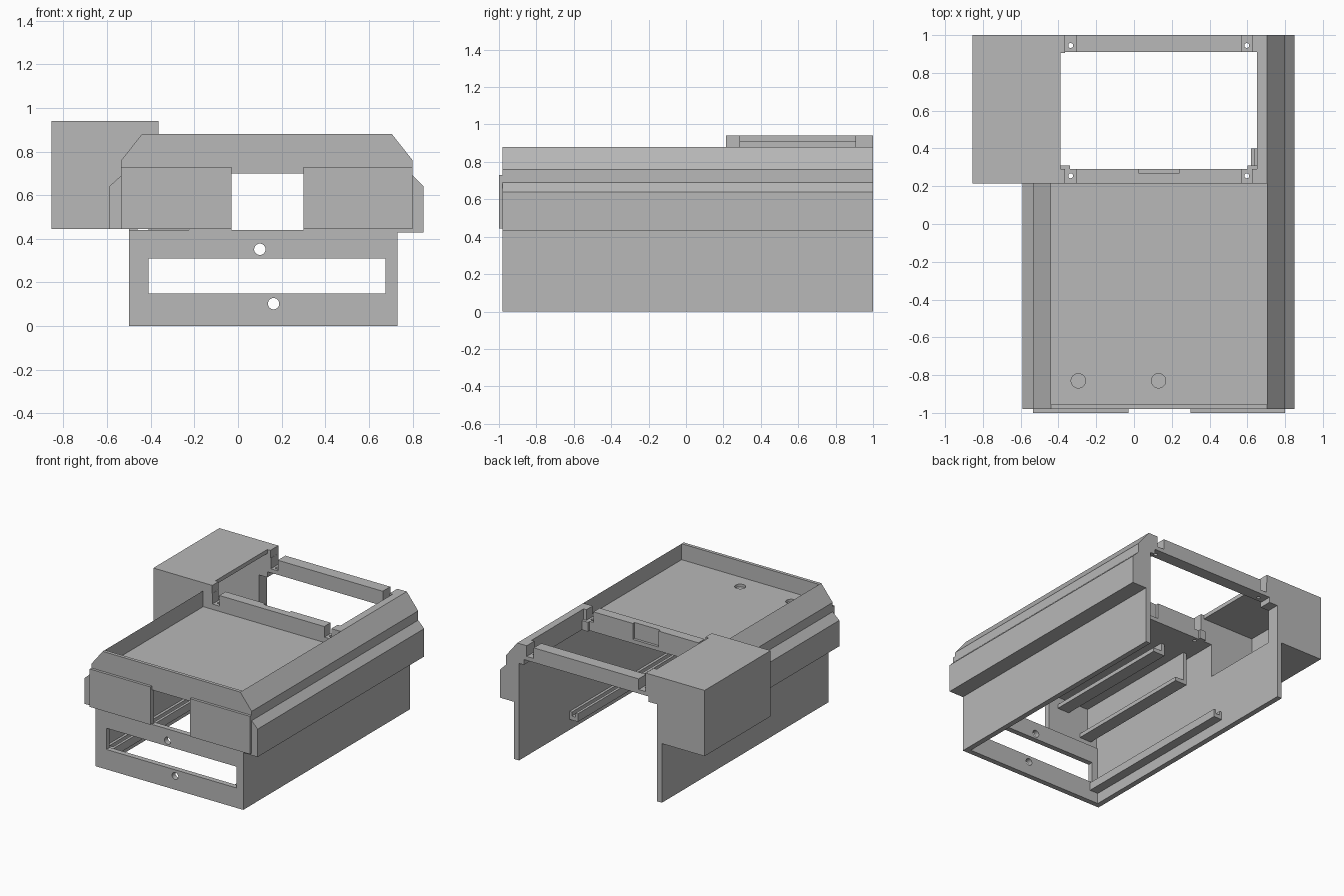
import bpy
import bmesh

cube = bpy.data.objects.get("Cube")
if cube:
    bpy.data.objects.remove(cube, do_unlink=True)

grey = bpy.data.materials.new("plain_grey")
grey.use_nodes = True
COLOUR = (0.48, 0.48, 0.48, 1)
grey.diffuse_color = COLOUR
grey.node_tree.nodes["Principled BSDF"].inputs["Base Color"].default_value = COLOUR


def finish(name, bm):
    bmesh.ops.recalc_face_normals(bm, faces=bm.faces)
    mesh = bpy.data.meshes.new(name)
    bm.to_mesh(mesh)
    bm.free()
    mesh.materials.append(grey)
    obj = bpy.data.objects.new(name, mesh)
    bpy.context.collection.objects.link(obj)
    return obj


def prism(name, profile, y0, y1):
    """Extrude an x-z outline along y."""
    bm = bmesh.new()
    face = bm.faces.new([bm.verts.new((x, y0, z)) for x, z in profile])
    out = bmesh.ops.extrude_face_region(bm, geom=[face])
    verts = [v for v in out["geom"] if isinstance(v, bmesh.types.BMVert)]
    bmesh.ops.translate(bm, verts=verts, vec=(0, y1 - y0, 0))
    return finish(name, bm)


def box(name, x0, x1, y0, y1, z0, z1):
    return prism(name, [(x0, z0), (x1, z0), (x1, z1), (x0, z1)], y0, y1)


def rod(name, centre, radius, depth, along_y=False):
    bm = bmesh.new()
    bmesh.ops.create_cone(bm, cap_ends=True, segments=32, radius1=radius,
                          radius2=radius, depth=depth)
    for v in bm.verts:
        x, y, z = v.co
        v.co = (x, z, y) if along_y else (x, y, z)
    bmesh.ops.translate(bm, verts=bm.verts, vec=centre)
    return finish(name, bm)


def cut(obj, cutters):
    """Subtract each cutter, bake the result and delete the cutter."""
    for cutter in cutters:
        mod = obj.modifiers.new("cut", "BOOLEAN")
        mod.operation = "DIFFERENCE"
        mod.solver = "EXACT"
        mod.object = cutter
        bpy.context.view_layer.update()
        graph = bpy.context.evaluated_depsgraph_get()
        mesh = bpy.data.meshes.new_from_object(obj.evaluated_get(graph))
        obj.modifiers.clear()
        obj.data = mesh
        bpy.data.objects.remove(cutter, do_unlink=True)


FRONT, BACK, INNER = -0.98, 1.0, -0.955
REAR = 0.215          # where the rear frame starts
FLOOR, UNDER, TOP = 0.76, 0.73, 0.88

# Side walls with stepped flanges and sloping rims
right_outer = [(0.73, 0.43), (0.85, 0.43), (0.85, 0.64), (0.80, 0.69),
               (0.80, FLOOR), (0.705, TOP)]
left_outer = [(-0.5, 0.445), (-0.59, 0.445), (-0.59, 0.64), (-0.535, 0.69),
              (-0.535, FLOOR), (-0.44, TOP)]
prism("left_side_shell", [(0.69, 0), (0.73, 0)] + right_outer
      + [(0.705, UNDER), (0.69, UNDER)], INNER, BACK)
prism("right_side_shell", [(-0.46, 0), (-0.5, 0)] + left_outer
      + [(-0.44, UNDER), (-0.46, UNDER)], INNER, REAR)
box("right_rear_wall", -0.5, -0.46, REAR, BACK, 0, 0.445)

# Front fascia with a window
fascia = prism("front_fascia", right_outer + left_outer[::-1], FRONT, INNER)
cut(fascia, [box("window_cutter", -0.03, 0.30, -1.1, -0.9, 0.40, 0.70)])
for label, x0, x1 in (("right", -0.535, -0.03), ("left", 0.30, 0.80)):
    box(label + "_front_plate", x0, x1, -1.0, FRONT, 0.445, UNDER)

# Lower front panel with a slot and two round holes
panel = box("lower_front_panel", -0.5, 0.73, FRONT, -0.94, 0, 0.44)
cut(panel, [box("slot_cutter", -0.41, 0.675, -1.1, -0.9, 0.15, 0.31),
            rod("upper_hole_cutter", (0.10, FRONT, 0.352), 0.026, 0.3, True),
            rod("lower_hole_cutter", (0.163, FRONT, 0.103), 0.026, 0.3, True)])

# Sunken tray floor with two shallow round recesses
tray = box("tray_floor", -0.46, 0.705, INNER, 0.29, UNDER, FLOOR)
cut(tray, [rod("recess_cutter", (x, -0.83, FLOOR), 0.038, 0.04)
           for x in (-0.295, 0.13)])

# Rear frame: two notched cross bars and a side rail
HOLES = (-0.335, 0.597)
for label, y0, y1, hole_y, z0 in (("front", REAR, 0.29, 0.255, UNDER),
                                  ("rear", 0.91, BACK, 0.945, 0.77)):
    bar = box(label + "_cross_bar", -0.39, 0.65, y0, y1, z0, TOP)
    cutters = []
    for x in HOLES:
        cutters.append(box("notch_cutter", x - 0.029, x + 0.029,
                           y0 - 0.1, y1 + 0.1, 0.80, 1.0))
        cutters.append(rod("screw_cutter", (x, hole_y, 0.8), 0.013, 0.4))
    if label == "front":
        cutters.append(box("tab_cutter", 0.025, 0.24, 0.27, 0.4, 0.6, 1.0))
    cut(bar, cutters)
for y in (0.255, 0.945):   # screw holes also pass through the tray edge
    if y < 0.29:
        cut(tray, [rod("screw_cutter", (x, y, 0.8), 0.013, 0.4) for x in HOLES])
box("side_rail", 0.65, 0.705, REAR, BACK, UNDER, TOP)
box("right_corner_tab", -0.39, -0.34, 0.29, 0.31, UNDER, 0.80)
box("left_corner_tab", 0.60, 0.65, 0.29, 0.31, UNDER, 0.80)

# Hollow side box that opens into the rear frame
side_box = prism("side_box", [(-0.855, 0.445), (-0.46, 0.445), (-0.46, UNDER),
                              (-0.39, UNDER), (-0.39, 0.94), (-0.855, 0.94)],
                 REAR, BACK)
cut(side_box, [box("cavity_cutter", -0.825, -0.3, 0.29, 0.905, 0.475, 0.91)])
for label, y0, y1 in (("front", REAR, 0.29), ("rear", 0.905, BACK)):
    box(label + "_box_column", -0.39, -0.365, y0, y1, 0.80, 0.94)

# Inner guide rails: a channel along each wall and two under the tray
for label, x0, x1 in (("right", -0.46, -0.39), ("left", 0.62, 0.69)):
    rail = box(label + "_guide_rail", x0, x1, -0.94, 0.40, 0.08, 0.14)
    mid = (x0 + x1) / 2
    cut(rail, [box("groove_cutter", mid - 0.015, mid + 0.015,
                   -0.9, 0.5, 0.11, 0.2)])
for label, x, z in (("lower", -0.36, 0.48), ("upper", -0.16, 0.64)):
    prism(label + "_tray_rail", [(x - 0.05, z), (x + 0.05, z), (x + 0.05, z + 0.03),
                                 (x - 0.02, z + 0.03), (x - 0.02, UNDER),
                                 (x - 0.05, UNDER)], INNER, 0.08)
